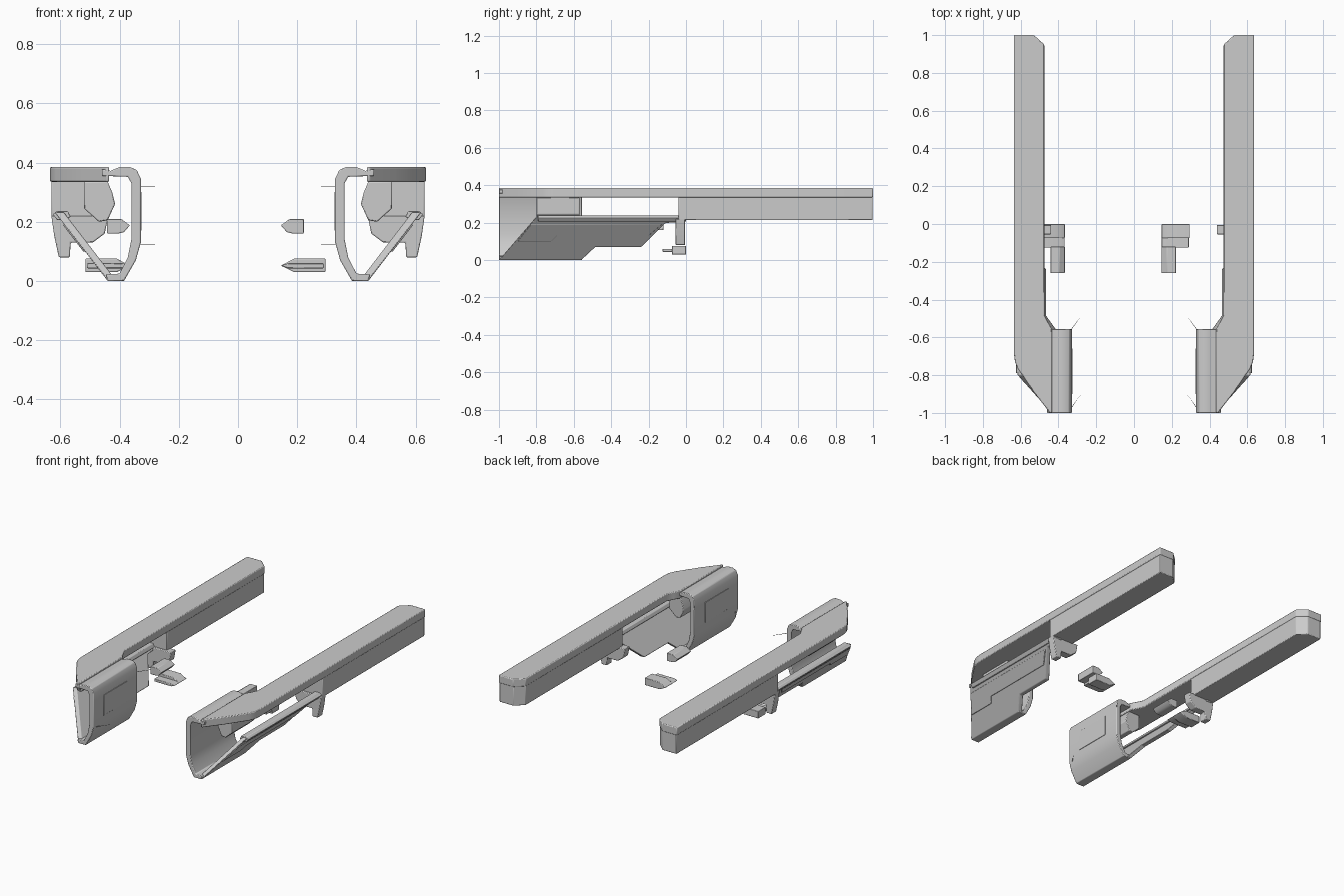
import bpy, bmesh, math
from mathutils import Vector

if "Cube" in bpy.data.objects:
    bpy.data.objects.remove(bpy.data.objects["Cube"])


def prism(name, pts, lo, hi, axis, bevel=0.004, mirror=True, warp=None):
    """Extrude a 2D outline along an axis; the outline uses the other two axes in order."""
    def place(a, b, c):
        v = {'x': (c, a, b), 'y': (a, c, b), 'z': (a, b, c)}[axis]
        return warp(*v) if warp else v
    bm = bmesh.new()
    a = [bm.verts.new(place(p[0], p[1], lo)) for p in pts]
    b = [bm.verts.new(place(p[0], p[1], hi)) for p in pts]
    bm.faces.new(a)
    bm.faces.new(b)
    n = len(pts)
    for i in range(n):
        j = (i + 1) % n
        bm.faces.new((a[i], a[j], b[j], b[i]))
    bmesh.ops.recalc_face_normals(bm, faces=bm.faces)
    me = bpy.data.meshes.new(name)
    bm.to_mesh(me)
    bm.free()
    ob = bpy.data.objects.new(name, me)
    bpy.context.collection.objects.link(ob)
    if bevel:
        m = ob.modifiers.new("bevel", 'BEVEL')
        m.width, m.segments, m.limit_method = bevel, 2, 'ANGLE'
        m.angle_limit = math.radians(35)
    if mirror:
        ob.modifiers.new("mirror", 'MIRROR')
    bpy.ops.object.select_all(action='DESELECT')
    bpy.context.view_layer.objects.active = ob
    ob.select_set(True)
    bpy.ops.object.shade_smooth_by_angle(angle=math.radians(35))
    return ob


# long upper beam with swept-back nose and clipped tail corner
prism("top_beam", [(.635, 1), (.53, 1), (.475, .95), (.475, -.48), (.455, -.52), (.435, -.555),
                   (.435, -1), (.445, -1), (.53, -.89), (.615, -.765), (.63, -.73), (.635, -.69)],
      .335, .385, 'z', .01)

# deep rear section of the rail, below the beam
prism("rear_rail", [(.63, .997), (.53, .997), (.478, .948), (.478, -.04), (.63, -.04)],
      .213, .34, 'z', .004)

# C-shaped inner housing at the front
prism("inner_housing", [(.46, .378), (.43, .372), (.40, .385), (.365, .385), (.342, .375),
                        (.328, .345), (.328, .13), (.345, .07), (.385, 0), (.44, 0),
                        (.445, .022), (.40, .025), (.372, .08), (.360, .14), (.360, .33),
                        (.372, .352), (.46, .355)],
      -1, -.555, 'y', .004)

# flat inset plate on the inner face of the housing
prism("inner_plate", [(-.90, .17), (-.66, .17), (-.66, .30), (-.90, .30)], .325, .335, 'x', .001)


# sloped lower fin, leaning outward with height
def lean(x, y, z):
    return (x + .165 * z / .215, y, z)


prism("lower_fin", [(-1, 0), (-.56, 0), (-.485, .07), (-.24, .07), (-.11, .198), (0, .205),
                    (0, .232), (-.80, .232)], .410, .440, 'x', .004, warp=lean)
prism("fin_panel", [(-.90, .10), (-.72, .10), (-.69, .13), (-.20, .13), (-.13, .19), (-.83, .19)],
      .435, .446, 'x', .002, warp=lean)

# ledge on top of the fin
prism("fin_ledge", [(.565, .215), (.61, .205), (.625, .225), (.61, .237), (.575, .237)],
      -.79, 0, 'y', .003)

# faceted block inside the housing
prism("inner_block", [(.52, .335), (.44, .335), (.425, .30), (.415, .26), (.44, .205),
                      (.47, .20), (.52, .245)], -.80, -.57, 'y', .004)

# hook hanging under the front of the rear rail
prism("rail_hook", [(.63, .22), (.62, .15), (.605, .08), (.568, .08), (.565, .13),
                    (.49, .13), (.45, .16), (.438, .22)], -.055, -.005, 'y', .004)

# loose clips: the left set is the right set flipped and shifted inwards
for side, f in (("right", lambda x: x), ("left", lambda x: -x - .22)):
    def clip(name, pts, lo, hi):
        prism(side + name, [(f(x), z) for x, z in pts], lo, hi, 'y', .003, mirror=False)
    clip("_clip_upper", [(.145, .188), (.165, .165), (.185, .16), (.222, .16), (.222, .21),
                         (.175, .21)], -.26, -.12)
    clip("_clip_lower", [(.145, .052), (.19, .03), (.295, .03), (.295, .076), (.19, .076)],
         -.075, 0)
    clip("_clip_tongue", [(.145, .052), (.17, .043), (.29, .043), (.29, .06), (.17, .06)],
         -.125, -.07)

# hair-thin spikes on the inner housing face
for i, (y, z) in enumerate(((-.555, .318), (-.97, .123))):
    prism("spike_%d" % i, [(.330, y - .004), (.330, y + .002), (.280, y + .07)],
          z - .001, z + .001, 'z', 0)
